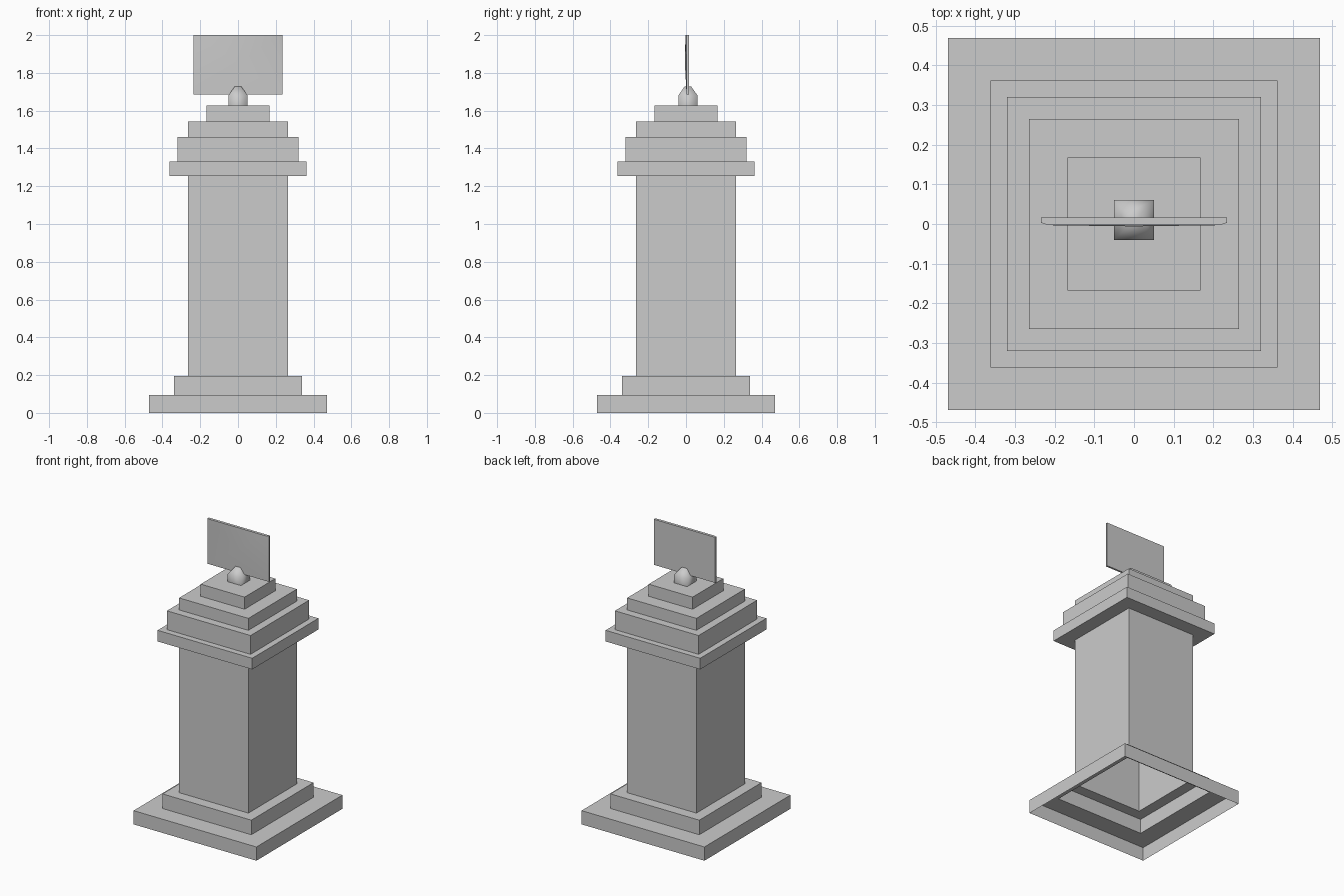
import bpy
import bmesh

cube = bpy.data.objects.get("Cube")
if cube:
    bpy.data.objects.remove(cube, do_unlink=True)

stone = bpy.data.materials.new("stone_grey")
stone.use_nodes = True
GREY = (0.6, 0.6, 0.6, 1)
stone.diffuse_color = GREY
stone.node_tree.nodes["Principled BSDF"].inputs["Base Color"].default_value = GREY


def finish(name, bm):
    mesh = bpy.data.meshes.new(name)
    bm.to_mesh(mesh)
    bm.free()
    mesh.materials.append(stone)
    obj = bpy.data.objects.new(name, mesh)
    bpy.context.collection.objects.link(obj)
    return obj


def square_loft(name, profile, y=0.0):
    """Join square rings of (half width, height); open below, closed on top."""
    bm = bmesh.new()
    previous = None
    for half, z in profile:
        ring = [bm.verts.new((sx * half, y + sy * half, z))
                for sx, sy in ((-1, -1), (1, -1), (1, 1), (-1, 1))]
        if previous:
            for i in range(4):
                j = (i + 1) % 4
                bm.faces.new((previous[i], previous[j], ring[j], ring[i]))
        previous = ring
    bm.faces.new(previous)
    return finish(name, bm)


# Hollow pedestal: each tier is (half width, top height)
tiers = [(0.47, 0.095), (0.34, 0.196), (0.265, 1.253), (0.362, 1.33),
         (0.32, 1.46), (0.265, 1.543), (0.168, 1.627)]
profile, floor = [], 0.0
for half, top in tiers:
    profile += [(half, floor), (half, top)]
    floor = top
square_loft("stepped_pedestal", profile)

# Small softly shaded knob holding the panel
knob = square_loft("knob", [(0.051, 1.627), (0.051, 1.68), (0.018, 1.727)], y=0.01)
for face in knob.data.polygons:
    face.use_smooth = True

# Upright envelope panel with a slightly raised pointed flap
W, BOTTOM, TOP, FRONT, BACK = 0.235, 1.685, 2.0, 0.003, 0.016
bm = bmesh.new()
bl, br, tr, tl = [bm.verts.new((x, FRONT, z)) for x, z in
                  ((-W, BOTTOM), (W, BOTTOM), (W, TOP), (-W, TOP))]
fl, fr = [bm.verts.new((x, -0.003, TOP)) for x in (-0.215, 0.215)]
tip = bm.verts.new((0, -0.006, 1.85))
back = [bm.verts.new((x, BACK, z)) for x, z in
        ((-W, BOTTOM), (W, BOTTOM), (W, TOP), (-W, TOP))]
for corners in ((fl, tip, fr), (bl, br, tip), (bl, tip, fl), (br, fr, tip),
                (tl, bl, fl), (br, tr, fr)):
    bm.faces.new(corners).smooth = True
front = [bl, br, tr, tl]
for i in (0, 1, 3):
    j = (i + 1) % 4
    bm.faces.new((front[i], back[i], back[j], front[j]))
bm.faces.new((tl, fl, fr, tr, back[2], back[3]))
bm.faces.new(back[::-1])
bmesh.ops.recalc_face_normals(bm, faces=bm.faces)
for edge in bm.edges:
    if len(edge.link_faces) == 2 and edge.calc_face_angle() > 0.7:
        edge.smooth = False
finish("envelope_panel", bm)
